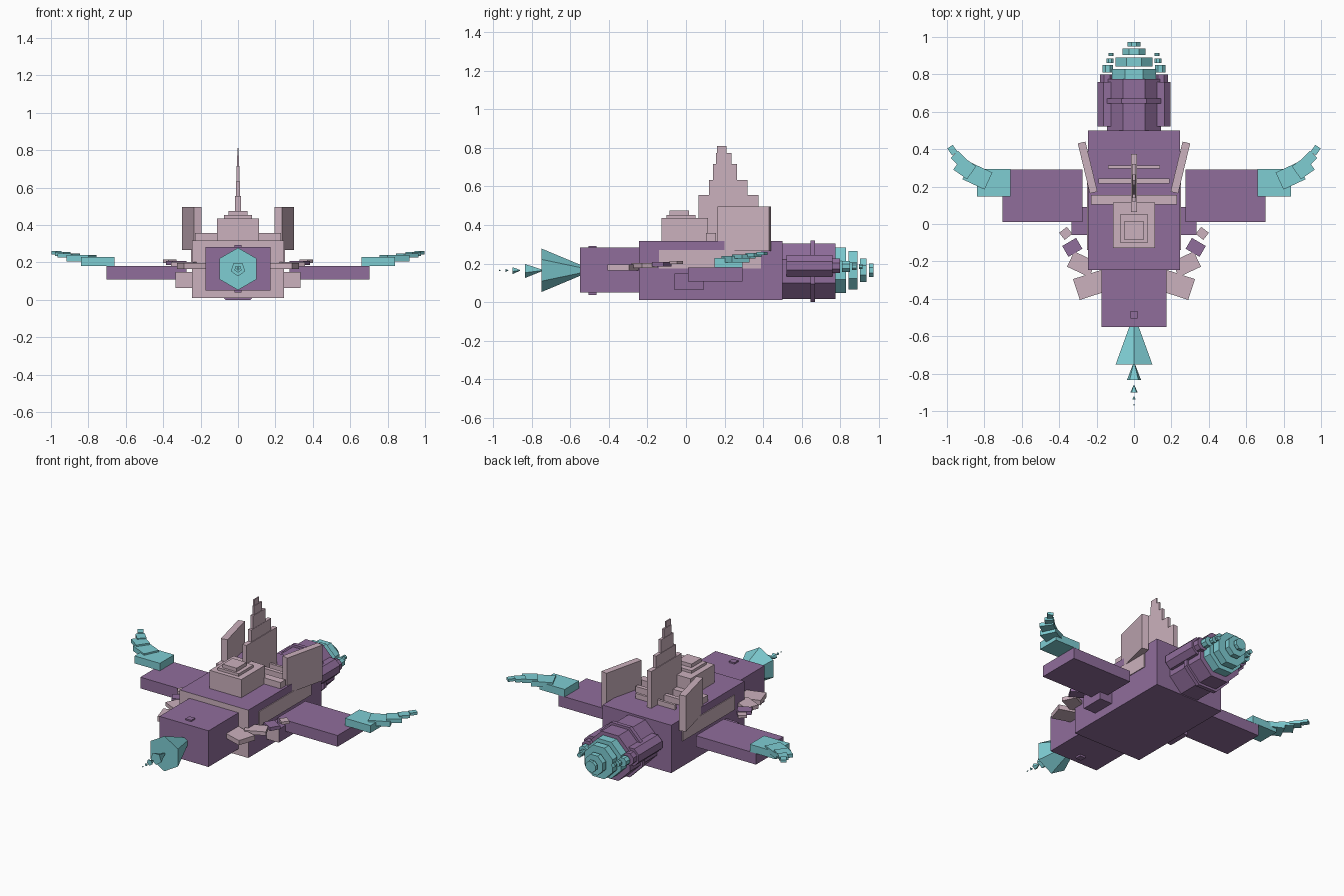
import bpy, bmesh
from math import radians, cos, pi
from mathutils import Matrix, Vector

old = bpy.data.objects.get("Cube")
if old:
    bpy.data.objects.remove(old, do_unlink=True)


def material(name, rgb):
    m = bpy.data.materials.new(name)
    m.use_nodes = True
    m.diffuse_color = (*rgb, 1)
    m.node_tree.nodes["Principled BSDF"].inputs["Base Color"].default_value = (*rgb, 1)
    return m


purple = material("purple", (0.28, 0.155, 0.33))
pink = material("dusty pink", (0.60, 0.44, 0.51))
teal = material("teal", (0.21, 0.61, 0.65))


def finish(name, bm, *mats):
    mesh = bpy.data.meshes.new(name)
    bm.to_mesh(mesh)
    bm.free()
    for m in mats:
        mesh.materials.append(m)
    ob = bpy.data.objects.new(name, mesh)
    bpy.context.collection.objects.link(ob)
    return ob


def block(name, mat, x, y, z, turn=0, front=None):
    """Box from (low, high) ranges, turned about its own centre."""
    ranges = (x, y, z)
    centre = Vector([(a + b) / 2 for a, b in ranges])
    size = [b - a for a, b in ranges]
    bm = bmesh.new()
    bmesh.ops.create_cube(bm, size=1, matrix=Matrix.Translation(centre)
                          @ Matrix.Rotation(radians(turn), 4, 'Z') @ Matrix.Diagonal((*size, 1)))
    if front:
        bm.normal_update()
        for f in bm.faces:
            f.material_index = int(f.normal.y < -0.9)
    return finish(name, bm, mat, *([front] if front else []))


def slab(name, mat, cx, cy, length, depth, z, turn=0):
    return block(name, mat, (cx - length / 2, cx + length / 2),
                 (cy - depth / 2, cy + depth / 2), z, turn)


def drum(name, mat, y, r1, r2=None, sides=8, x=0, z=0.16):
    """Faceted cylinder or cone along y; radii reach the flats when sides is 8."""
    r2 = r1 if r2 is None else r2
    flat = cos(pi / sides) if sides == 8 else 1
    spin = pi / sides if sides == 8 else 0
    bm = bmesh.new()
    bmesh.ops.create_cone(bm, cap_ends=True, segments=sides, radius1=r1 / flat, radius2=r2 / flat,
                          depth=y[1] - y[0],
                          matrix=Matrix.Translation((x, (y[0] + y[1]) / 2, z))
                          @ Matrix.Rotation(-pi / 2, 4, 'X') @ Matrix.Rotation(spin, 4, 'Z'))
    return finish(name, bm, mat)


# Hull and nose
block("hull", purple, (-0.245, 0.245), (-0.245, 0.5), (0.01, 0.318), front=pink)
block("nose_box", purple, (-0.175, 0.175), (-0.55, -0.24), (0.05, 0.283))
block("nose_hatch", purple, (-0.02, 0.02), (-0.505, -0.465), (0.038, 0.292))

# Nose horn: flared cones that shrink towards the front
drum("nose_horn", teal, (-0.75, -0.54), 0.113, 0.025, 6, z=0.165)
for i, (a, b, r) in enumerate([(-0.835, -0.745, 0.04), (-0.9, -0.86, 0.02),
                               (-0.937, -0.92, 0.009), (-0.97, -0.96, 0.004)]):
    drum(f"horn_tip_{i + 1}", teal, (a, b), r, r * 0.1, 5, z=0.165)

# Stepped cabin
block("cabin", pink, (-0.113, 0.113), (-0.128, 0.115), (0.315, 0.435))
block("cabin_roof", pink, (-0.075, 0.075), (-0.1, 0.05), (0.435, 0.452))
block("cabin_cap", pink, (-0.05, 0.05), (-0.085, 0.015), (0.452, 0.475))

# Cross bars behind the cabin
block("front_cross_bar", pink, (-0.23, 0.23), (0.105, 0.155), (0.31, 0.358))
block("middle_cross_bar", pink, (-0.19, 0.19), (0.217, 0.243), (0.31, 0.355))
block("rear_cross_bar", pink, (-0.14, 0.14), (0.298, 0.314), (0.31, 0.35))

# Stepped tail fin
fin_steps = [(0.065, 0.375, 0.31, 0.555, 0.015), (0.12, 0.32, 0.555, 0.632, 0.011),
             (0.14, 0.265, 0.632, 0.715, 0.009), (0.155, 0.235, 0.715, 0.772, 0.006),
             (0.16, 0.21, 0.772, 0.81, 0.004)]
for i, (y0, y1, z0, z1, w) in enumerate(fin_steps):
    block(f"tail_fin_step_{i + 1}", pink, (-w, w), (y0, y1), (z0, z1))

# Engine with collar and stepped exhaust
drum("engine", purple, (0.49, 0.775), 0.145)
drum("engine_collar", purple, (0.645, 0.67), 0.16)
for i, (a, b, r) in enumerate([(0.77, 0.83, 0.117), (0.843, 0.89, 0.1),
                               (0.903, 0.937, 0.062), (0.95, 0.972, 0.034)]):
    drum(f"exhaust_disc_{i + 1}", teal, (a, b), r, z=0.165)

# Mirrored parts
for side, s in (("left", 1), ("right", -1)):
    def span(a, b):
        return tuple(sorted((s * a, s * b)))

    # Wing, its root block and the side stripe
    block(f"{side}_wing", purple, span(0.275, 0.703), (0.01, 0.292), (0.108, 0.18))
    block(f"{side}_wing_root", purple, span(0.2, 0.333), (-0.06, 0.09), (0.062, 0.148), front=pink)
    block(f"{side}_hull_stripe", pink, span(0.243, 0.25), (-0.14, 0.39), (0.175, 0.27))

    # Feathered wing tip
    block(f"{side}_wing_tip_base", teal, span(0.66, 0.84), (0.147, 0.293), (0.18, 0.228))
    feathers = [(0.837, 0.257, 0.13, 0.1, 0.205, 0.238, 25), (0.905, 0.3, 0.09, 0.085, 0.225, 0.248, 35),
                (0.937, 0.35, 0.065, 0.055, 0.235, 0.254, 45), (0.971, 0.395, 0.045, 0.035, 0.243, 0.26, 55)]
    for i, (cx, cy, l, d, z0, z1, t) in enumerate(feathers):
        slab(f"{side}_wing_feather_{i + 1}", teal, s * cx, cy, l, d, (z0, z1), s * t)

    # Splayed upright panel
    slab(f"{side}_upright_panel", pink, s * 0.248, 0.302, 0.042, 0.275, (0.265, 0.495), -s * 13.5)

    # Curved chain of plates beside the nose
    plates = [(0.227, -0.324, 0.17, 0.117, 0.165, 0.196, -18, pink), (0.28, -0.215, 0.13, 0.09, 0.178, 0.202, 25, pink),
              (0.33, -0.125, 0.086, 0.067, 0.185, 0.207, -30, purple), (0.365, -0.05, 0.052, 0.048, 0.197, 0.214, -38, pink)]
    for i, (cx, cy, l, d, z0, z1, t, m) in enumerate(plates):
        slab(f"{side}_claw_plate_{i + 1}", m, s * cx, cy, l, d, (z0, z1), s * t)

    # Booster tube with its small exhaust
    drum(f"{side}_booster", purple, (0.52, 0.76), 0.055, x=s * 0.14, z=0.188)
    drum(f"{side}_booster_rim", purple, (0.75, 0.798), 0.038, x=s * 0.145, z=0.188)
    for i, (a, b, r, x) in enumerate([(0.81, 0.85, 0.028, 0.14), (0.862, 0.885, 0.018, 0.128),
                                      (0.897, 0.915, 0.013, 0.122)]):
        drum(f"{side}_booster_disc_{i + 1}", teal, (a, b), r, x=s * x, z=0.185)
